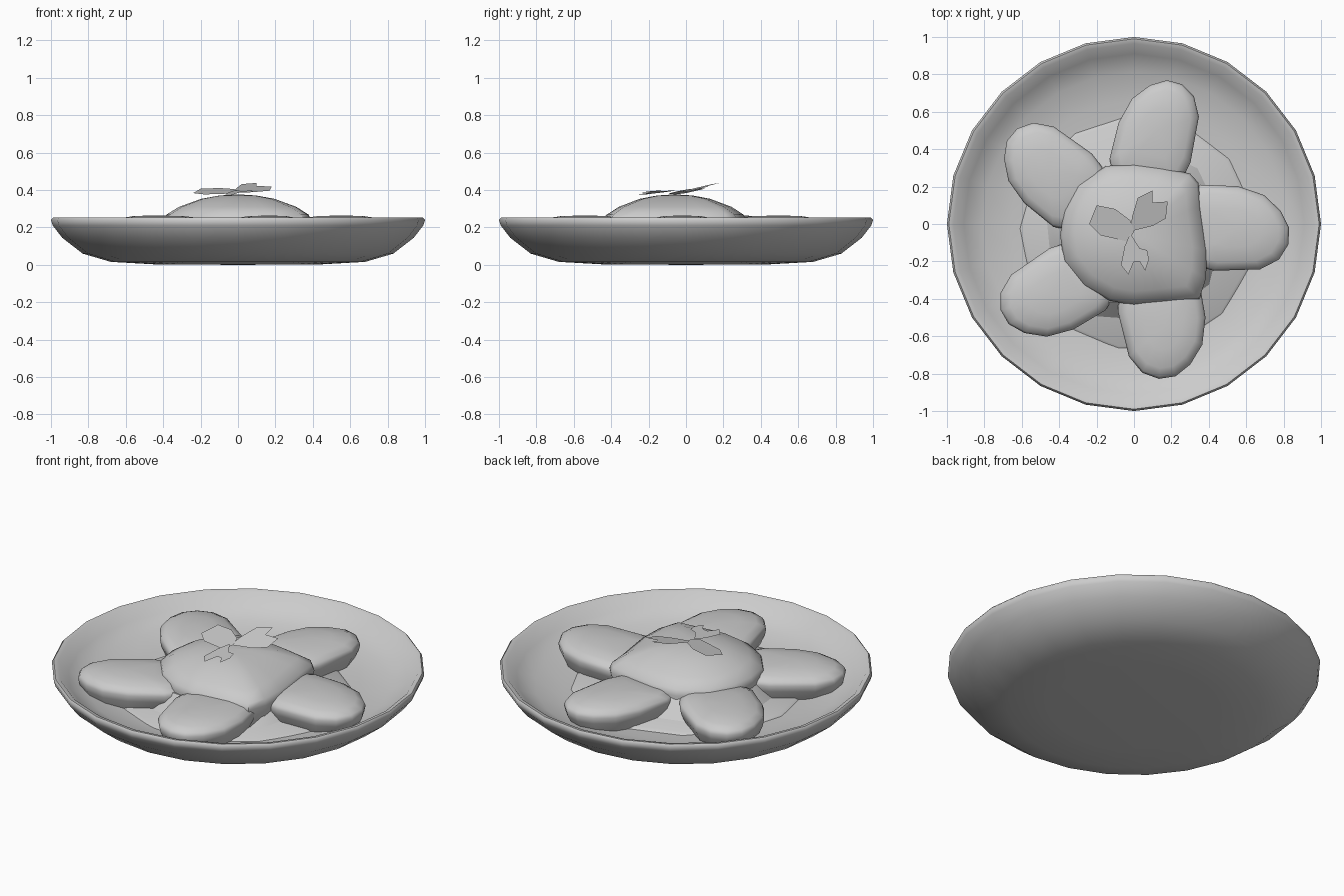
import bpy, bmesh, math

if "Cube" in bpy.data.objects:
    bpy.data.objects.remove(bpy.data.objects["Cube"])

def finish(bm, name, angle=40):
    bmesh.ops.recalc_face_normals(bm, faces=bm.faces)
    me = bpy.data.meshes.new(name)
    bm.to_mesh(me)
    bm.free()
    ob = bpy.data.objects.new(name, me)
    bpy.context.collection.objects.link(ob)
    bpy.ops.object.select_all(action='DESELECT')
    ob.select_set(True)
    bpy.context.view_layer.objects.active = ob
    bpy.ops.object.shade_smooth_by_angle(angle=math.radians(angle))
    return ob

def loft(name, outline, levels, centre=(0, 0), cap=None, base=None, angle=40):
    """Stack scaled copies of an outline; cap and base are closing points' heights."""
    bm = bmesh.new()
    cx, cy = centre
    rings = [[bm.verts.new((cx + x * s, cy + y * s, z)) for x, y in outline] for s, z in levels]
    n = len(outline)
    for a, b in zip(rings, rings[1:]):
        for i in range(n):
            bm.faces.new((a[i], a[(i + 1) % n], b[(i + 1) % n], b[i]))
    for ring, z in ((rings[-1], cap), (rings[0], base)):
        if z is not None:
            tip = bm.verts.new((cx, cy, z))
            for i in range(n):
                bm.faces.new((ring[i], ring[(i + 1) % n], tip))
    return finish(bm, name, angle)

def circle(n, r=1.0, turn=0.0):
    return [(r * math.cos(turn + math.tau * i / n), r * math.sin(turn + math.tau * i / n)) for i in range(n)]

# shallow dish with a rounded rim
loft("plate", circle(24),
     [(0.45, 0.003), (0.68, 0.016), (0.83, 0.06), (0.94, 0.145), (0.99, 0.21), (1.0, 0.24),
      (0.99, 0.252), (0.965, 0.247), (0.91, 0.19), (0.81, 0.145), (0.66, 0.115), (0.4, 0.1)],
     cap=0.097, base=0.0, angle=60)

# thin sauce pool and the steep pile under the mound
loft("sauce", circle(13, 0.63, 0.2), [(1.0, 0.112), (0.97, 0.125)], (0.02, -0.05), cap=0.127)
loft("pile_base", circle(9, 0.5, 0.1), [(1.0, 0.11), (0.8, 0.22)], (0.0, -0.05), cap=0.24)

# rounded mound in the middle
mound = [(0.39, -0.14), (0.355, 0.1), (0.345, 0.22), (0.30, 0.27), (0.15, 0.30), (0.0, 0.32),
         (-0.15, 0.31), (-0.30, 0.21), (-0.375, 0.07), (-0.395, -0.06), (-0.375, -0.2),
         (-0.27, -0.33), (-0.13, -0.41), (0.0, -0.435), (0.17, -0.42), (0.35, -0.40), (0.385, -0.29)]
mc = (0.0, -0.06)
loft("mound", [(x - mc[0], y - mc[1]) for x, y in mound],
     [(0.95, 0.12), (1.0, 0.235), (0.97, 0.268), (0.8, 0.31), (0.5, 0.353), (0.25, 0.371)],
     mc, cap=0.377, angle=60)

# five rounded slices fanned around the mound: x, y, angle, width scale
slice_shape = [(-0.3, 0.18), (-0.2, 0.23), (0, 0.222), (0.14, 0.175), (0.23, 0.09), (0.275, 0),
               (0.27, -0.09), (0.22, -0.17), (0.12, -0.222), (-0.13, -0.23), (-0.3, -0.18)]
places = [(0.555, -0.02, 0, 1.0), (0.12, 0.5, 78, 0.93), (-0.46, 0.28, 143, 0.95),
          (-0.44, -0.385, 213, 0.96), (0.165, -0.545, -78, 1.0)]
for k, (ox, oy, deg, w) in enumerate(places):
    c, s = math.cos(math.radians(deg)), math.sin(math.radians(deg))
    outline = [(u * c - v * w * s, u * s + v * w * c) for u, v in slice_shape]
    loft(f"slice_{k + 1}", outline,
         [(0.84, 0.105), (0.97, 0.17), (1.0, 0.205), (0.96, 0.225), (0.8, 0.245), (0.45, 0.26)],
         (ox, oy), cap=0.265, base=0.105, angle=50)

# three garnish leaves, each on a tilted plane z = a + b*x + c*y
leaves = [
    ([(-0.02, -0.04), (-0.01, 0.04), (0.02, 0.14), (0.1, 0.18), (0.1, 0.115), (0.18, 0.12),
      (0.17, 0.03), (0.1, -0.01)], (0.398, -0.05, 0.25)),
    ([(0.0, -0.04), (-0.02, 0.02), (-0.1, 0.08), (-0.2, 0.1), (-0.17, 0.01), (-0.24, 0.0),
      (-0.18, -0.06), (-0.03, -0.095)], (0.403, 0.08, 0.2)),
    ([(-0.02, -0.05), (0.03, -0.13), (0.07, -0.14), (0.08, -0.19), (0.06, -0.25), (0.03, -0.2),
      (0.0, -0.2), (-0.03, -0.27), (-0.07, -0.22), (-0.05, -0.12)], (0.405, 0.1, 0.1)),
]
for k, (pts, (a, b, c)) in enumerate(leaves):
    bm = bmesh.new()
    bm.faces.new([bm.verts.new((x, y, a + b * x + c * y)) for x, y in pts])
    bmesh.ops.triangulate(bm, faces=bm.faces[:])
    finish(bm, f"leaf_{k + 1}")
